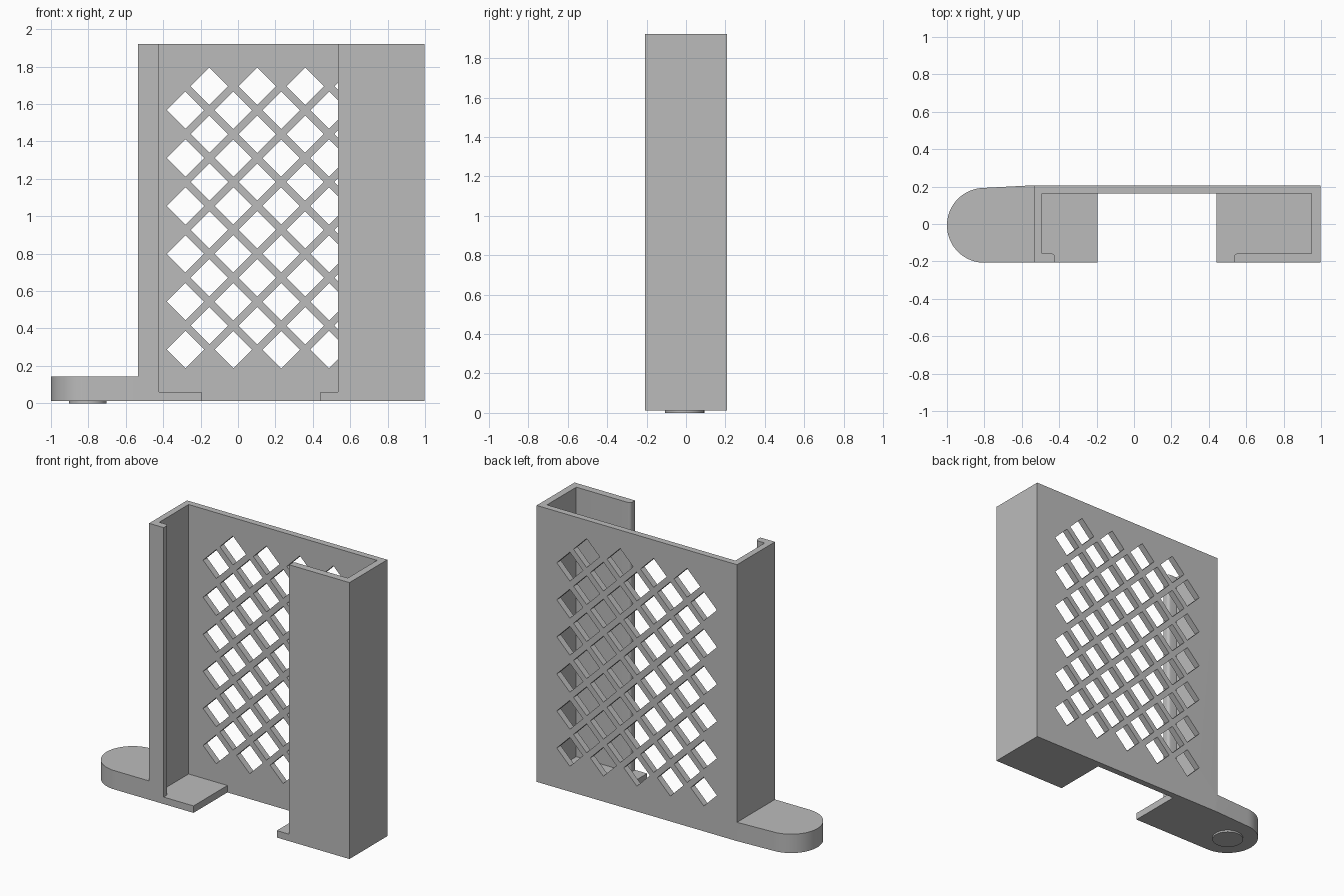
import bpy, bmesh, math

if "Cube" in bpy.data.objects:
    bpy.data.objects.remove(bpy.data.objects["Cube"])

grey = bpy.data.materials.new("plain grey")
grey.diffuse_color = (0.5, 0.5, 0.5, 1)
grey.use_nodes = True
grey.node_tree.nodes["Principled BSDF"].inputs["Base Color"].default_value = grey.diffuse_color


def prism(name, outline, z0, z1):
    """Extrude a flat xy outline from z0 to z1."""
    bm = bmesh.new()
    face = bm.faces.new([bm.verts.new((x, y, z0)) for x, y in outline])
    top = bmesh.ops.extrude_face_region(bm, geom=[face])
    verts = [v for v in top["geom"] if isinstance(v, bmesh.types.BMVert)]
    bmesh.ops.translate(bm, verts=verts, vec=(0, 0, z1 - z0))
    bmesh.ops.recalc_face_normals(bm, faces=bm.faces)
    return to_object(name, bm)


def to_object(name, bm):
    mesh = bpy.data.meshes.new(name)
    bm.to_mesh(mesh)
    bm.free()
    mesh.materials.append(grey)
    ob = bpy.data.objects.new(name, mesh)
    bpy.context.collection.objects.link(ob)
    return ob


def combine(target, tool, operation):
    """Apply a boolean and remove the tool."""
    mod = target.modifiers.new("boolean", "BOOLEAN")
    mod.operation, mod.solver, mod.object = operation, "EXACT", tool
    bpy.context.view_layer.objects.active = target
    bpy.ops.object.modifier_apply(modifier=mod.name)
    bpy.data.objects.remove(tool)


def rect(x0, x1, y0, y1):
    return [(x0, y0), (x1, y0), (x1, y1), (x0, y1)]


def arc(cx, cy, r, a0, a1, n):
    return [(cx + r * math.cos(math.radians(a0 + (a1 - a0) * i / n)),
             cy + r * math.sin(math.radians(a0 + (a1 - a0) * i / n)))
            for i in range(n + 1)]


L, R, F, B = -0.535, 0.997, -0.207, 0.207   # body limits
BASE, TOP = 0.012, 1.922
IN_L, IN_R, IN_F, IN_B = -0.492, 0.949, -0.157, 0.163
LIP_L, LIP_R, CH = -0.423, 0.535, 0.02

# C-shaped channel with rounded inner lip corners
outline = [(L, F), (LIP_L, F)]
outline += arc(LIP_L - CH, IN_F - CH, CH, 0, 90, 5)
outline += [(IN_L, IN_F), (IN_L, IN_B), (IN_R, IN_B), (IN_R, IN_F)]
outline += arc(LIP_R + CH, IN_F - CH, CH, 90, 180, 5)
outline += [(LIP_R, F), (R, F), (R, B), (L, B)]
holder = prism("holder_body", outline, BASE, TOP)

# Diamond lattice through the back wall
bm = bmesh.new()
step, half = 0.256, 0.1
for x0, z0, cols in ((-0.281, 0.287, 5), (-0.153, 0.415, 4)):
    for c in range(cols):
        for r in range(6):
            x, z = x0 + c * step, z0 + r * step
            pts = [(x - half, z), (x, z - half), (x + half, z), (x, z + half)]
            near = [bm.verts.new((px, 0.1, pz)) for px, pz in pts]
            far = [bm.verts.new((px, 0.3, pz)) for px, pz in pts]
            bm.faces.new(near)
            bm.faces.new(far[::-1])
            for i in range(4):
                j = (i + 1) % 4
                bm.faces.new((near[j], near[i], far[i], far[j]))
bmesh.ops.recalc_face_normals(bm, faces=bm.faces)
combine(holder, to_object("lattice_cutter", bm), "DIFFERENCE")

# Floor ledges on both sides
for name, x0, x1 in (("left_ledge", L + 0.02, -0.195), ("right_ledge", 0.442, R - 0.02)):
    combine(holder, prism(name, rect(x0, x1, F, B - 0.02), BASE, 0.06), "UNION")

# Rounded side tab at the base
tab = arc(-0.8, -0.007, 0.2, 90, 270, 40) + [(L + 0.02, F), (L + 0.02, B), (L, B)]
combine(holder, prism("side_tab", tab, BASE, 0.142), "UNION")

# Round pad under the tab
pad = prism("round_pad", arc(-0.803, -0.007, 0.1, 0, 350, 35), 0, BASE)

for ob in (holder, pad):
    bpy.ops.object.select_all(action="DESELECT")
    ob.select_set(True)
    bpy.context.view_layer.objects.active = ob
    bpy.ops.object.shade_smooth_by_angle(angle=math.radians(25))
